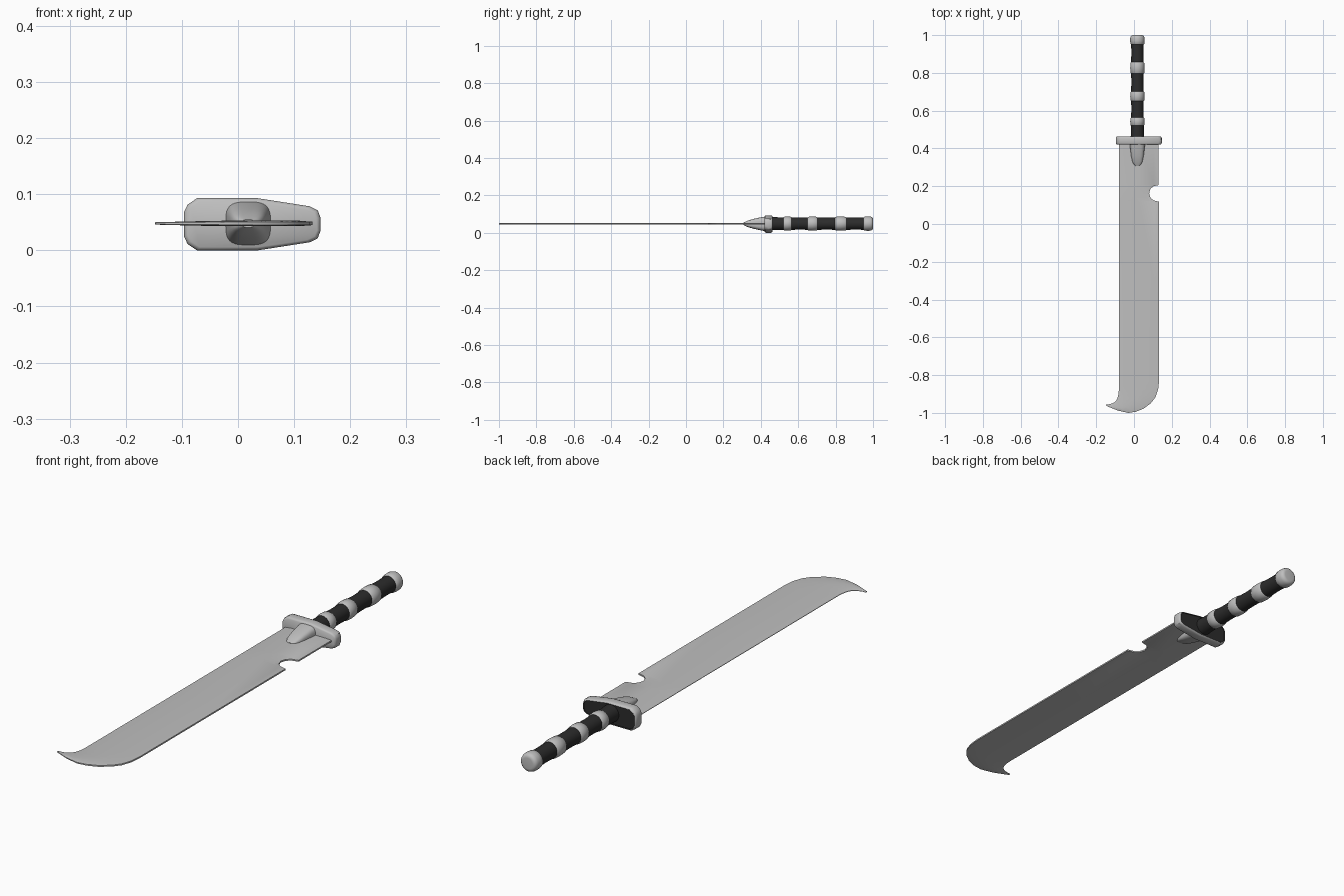
import bpy, bmesh, math

if "Cube" in bpy.data.objects:
    bpy.data.objects.remove(bpy.data.objects["Cube"])

ZC = 0.048   # blade plane height
HX = 0.018   # handle axis x


def mat(name, v):
    m = bpy.data.materials.new(name)
    m.diffuse_color = (v, v, v, 1)
    m.use_nodes = True
    m.node_tree.nodes["Principled BSDF"].inputs["Base Color"].default_value = m.diffuse_color
    return m


STEEL = mat("light steel", 0.52)
BLACK = mat("black grip", 0.025)


def loft(name, rings, mats, angle=35, dark_from=None):
    """Skin a list of equal-length closed rings and cap both ends."""
    bm = bmesh.new()
    rows = [[bm.verts.new(p) for p in r] for r in rings]
    n = len(rows[0])
    for i, (a, b) in enumerate(zip(rows, rows[1:])):
        for j in range(n):
            k = (j + 1) % n
            f = bm.faces.new((a[j], a[k], b[k], b[j]))
            if dark_from is not None and i >= dark_from:
                f.material_index = 1
    bm.faces.new(rows[0])
    f = bm.faces.new(rows[-1])
    if dark_from is not None:
        f.material_index = 1
    bmesh.ops.recalc_face_normals(bm, faces=bm.faces)
    me = bpy.data.meshes.new(name)
    bm.to_mesh(me)
    bm.free()
    ob = bpy.data.objects.new(name, me)
    bpy.context.collection.objects.link(ob)
    for m in mats:
        me.materials.append(m)
    bpy.ops.object.select_all(action='DESELECT')
    ob.select_set(True)
    bpy.context.view_layer.objects.active = ob
    bpy.ops.object.shade_smooth_by_angle(angle=math.radians(angle))
    return ob


def oval(y, rx, rz, p=1.0, zc=ZC, n=32):
    """Superellipse ring around the handle axis; p < 1 gets boxier."""
    out = []
    for i in range(n):
        a = 2 * math.pi * i / n
        c, s = math.cos(a), math.sin(a)
        out.append((HX + rx * math.copysign(abs(c) ** p, c), y,
                    zc + rz * math.copysign(abs(s) ** p, s)))
    return out


# Blade: pairs of (left edge x, y, right edge x, y), with notch and hooked tip
edges = [(-.08, .44, .13, .44), (-.08, .21, .13, .206), (-.08, .20, .103, .20),
         (-.08, .19, .087, .186), (-.08, .165, .08, .163), (-.08, .14, .087, .14),
         (-.08, .125, .103, .125), (-.08, .115, .133, .118), (-.08, -.3, .133, -.3),
         (-.08, -.85, .133, -.83), (-.08, -.87, .128, -.875), (-.081, -.89, .115, -.915),
         (-.084, -.91, .09, -.948), (-.09, -.928, .05, -.978), (-.10, -.941, .01, -.994),
         (-.113, -.949, -.03, -1.0), (-.13, -.954, -.085, -.988), (-.148, -.956, -.146, -.963)]
section = [(0, .001), (.12, .004), (.5, .005), (.88, .005), (1, .003)]
rings = []
for lx, ly, rx, ry in edges:
    th = min(1, 0.4 + math.hypot(rx - lx, ry - ly) * 4)
    pts = [(lx + (rx - lx) * t, ly + (ry - ly) * t, h * th) for t, h in section]
    rings.append([(x, y, ZC + h) for x, y, h in pts] +
                 [(x, y, ZC - h) for x, y, h in reversed(pts)])
loft("blade", rings, [STEEL], 30)

# Guard: tapered plate with rounded rim and a dark inset back face
half = [(-.096, .022), (-.090, .035), (-.073, .0465), (.035, .0465),
        (.128, .032), (.142, .025), (.147, .012)]
outline = half + [(x, -z) for x, z in reversed(half)]


def guard_ring(y, inset):
    return [(.025 + (x - .025) * (1 - inset / .12), y,
             .0465 + z * (1 - inset / .0465)) for x, z in outline]


loft("guard", [guard_ring(.42, .006), guard_ring(.423, .002), guard_ring(.428, 0),
               guard_ring(.454, 0), guard_ring(.460, .002), guard_ring(.463, .006),
               guard_ring(.460, .007)], [STEEL, BLACK], 40, dark_from=5)

# Collar tapering from the guard onto both blade faces
loft("blade_collar", [oval(y, rx, rz, .6) for y, rx, rz in
                      [(.43, .041, .040), (.40, .038, .035), (.36, .033, .026),
                       (.33, .027, .017), (.315, .019, .010), (.308, .010, .007)]], [STEEL])

# Grip core
loft("grip", [oval(y, r, r, zc=.049) for y, r in
              [(.45, .036), (.49, .034), (.54, .034), (.61, .032), (.68, .034),
               (.75, .032), (.83, .034), (.91, .032), (.98, .034)]], [BLACK])

# Metal bands around the grip
for i, (a, b) in enumerate([(.520, .565), (.650, .702), (.796, .857)]):
    loft(f"grip_band_{i + 1}", [oval(y, r, r, zc=.049) for y, r in
                               [(a, .033), (a + .004, .0365), ((a + b) / 2, .038),
                                (b - .004, .0365), (b, .033)]], [STEEL], 60)

# Pommel cap
loft("pommel", [oval(y, r, r, zc=.049) for y, r in
                [(.950, .033), (.954, .037), (.970, .0385), (.985, .038),
                 (.994, .035), (.999, .029), (1.0, .022)]], [STEEL], 60)
